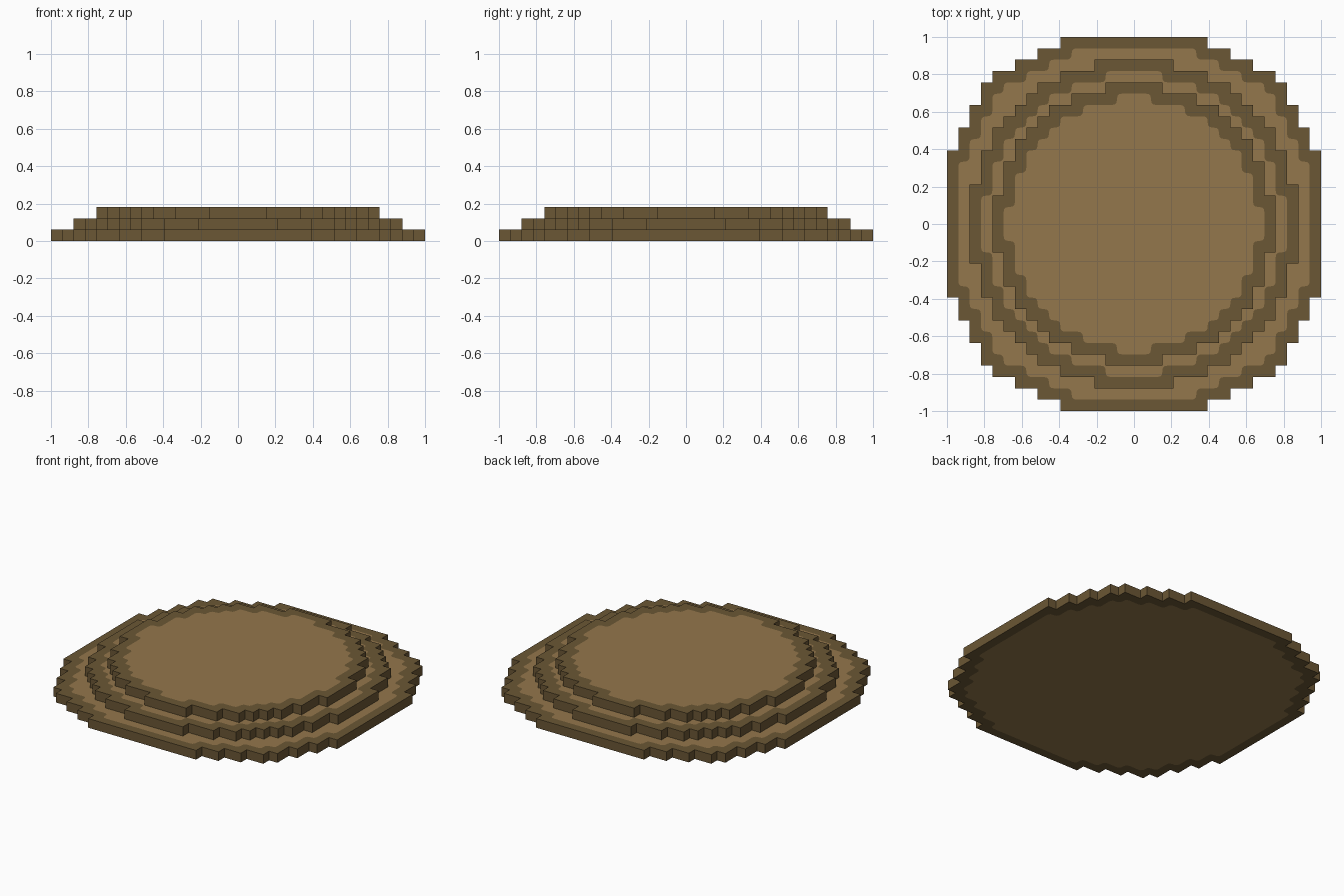
import bpy, bmesh
from mathutils import Vector

CELL = 2 / 33          # the disc is 33 blocks wide
ROUND = 0.45           # corner rounding of the light patches, in blocks

cube = bpy.data.objects.get("Cube")
if cube:
    bpy.data.objects.remove(cube, do_unlink=True)


def make_material(name, rgb):
    mat = bpy.data.materials.new(name)
    mat.use_nodes = True
    mat.diffuse_color = (*rgb, 1)
    mat.node_tree.nodes["Principled BSDF"].inputs["Base Color"].default_value = (*rgb, 1)
    return mat


dark = make_material("dark brown", (0.147, 0.095, 0.035))
light = make_material("light brown", (0.295, 0.184, 0.072))


def stepped_outline(inside):
    """Clockwise outline of the blocks that pass a test, from one quadrant."""
    quadrant, last = [], None
    for y in range(16, -1, -1):
        row = [x for x in range(17) if inside(x, y)]
        if row and row[-1] != last:
            if last is not None:
                quadrant.append(Vector((last + 0.5, y + 0.5)))
            last = row[-1]
            quadrant.append(Vector((last + 0.5, y + 0.5)))
    points = []
    for _ in range(4):
        points += quadrant
        quadrant = [Vector((p.y, -p.x)) for p in quadrant]
    return points


def rounded(points):
    """Replace each corner by a short curve."""
    out = []
    for i, p in enumerate(points):
        a = p + (points[i - 1] - p).normalized() * ROUND
        b = p + (points[(i + 1) % len(points)] - p).normalized() * ROUND
        for t in (0, 0.33, 0.67, 1):
            out.append(a * (1 - t) ** 2 + p * 2 * t * (1 - t) + b * t ** 2)
    return out


def add_loop(bm, points, z):
    verts = [bm.verts.new((p.x * CELL, p.y * CELL, z * CELL)) for p in points]
    edges = [bm.edges.new((verts[i - 1], verts[i])) for i in range(len(verts))]
    return verts, edges


def make_tier(name, level, inside, with_bottom):
    bm = bmesh.new()
    edge_line = stepped_outline(inside)
    # The light patch sits one block in from the rim
    patch_line = rounded(stepped_outline(lambda x, y: inside(x + 1, y + 1)))
    rims = []
    for z in (level, level + 1):
        rim, rim_edges = add_loop(bm, edge_line, z)
        rims.append(rim)
        if z == level and not with_bottom:
            continue
        patch, patch_edges = add_loop(bm, patch_line, z)
        bmesh.ops.triangle_fill(bm, edges=rim_edges + patch_edges, use_beauty=True)
        bm.faces.new(patch).material_index = 1
    # Stepped side walls
    low, high = rims
    for i in range(len(low)):
        bm.faces.new((low[i - 1], low[i], high[i], high[i - 1]))
    bmesh.ops.recalc_face_normals(bm, faces=bm.faces)
    mesh = bpy.data.meshes.new(name)
    bm.to_mesh(mesh)
    bm.free()
    mesh.materials.append(dark)
    mesh.materials.append(light)
    obj = bpy.data.objects.new(name, mesh)
    bpy.context.collection.objects.link(obj)


# Three stacked block discs, widest at the bottom
make_tier("bottom_tier", 0,
          lambda x, y: max(x, y) <= 16 and max(x, y) + min(x, y) / 2 <= 19, True)
make_tier("middle_tier", 1, lambda x, y: x * x + y * y <= 210, False)
make_tier("top_tier", 2, lambda x, y: x * x + y * y <= 150, False)
